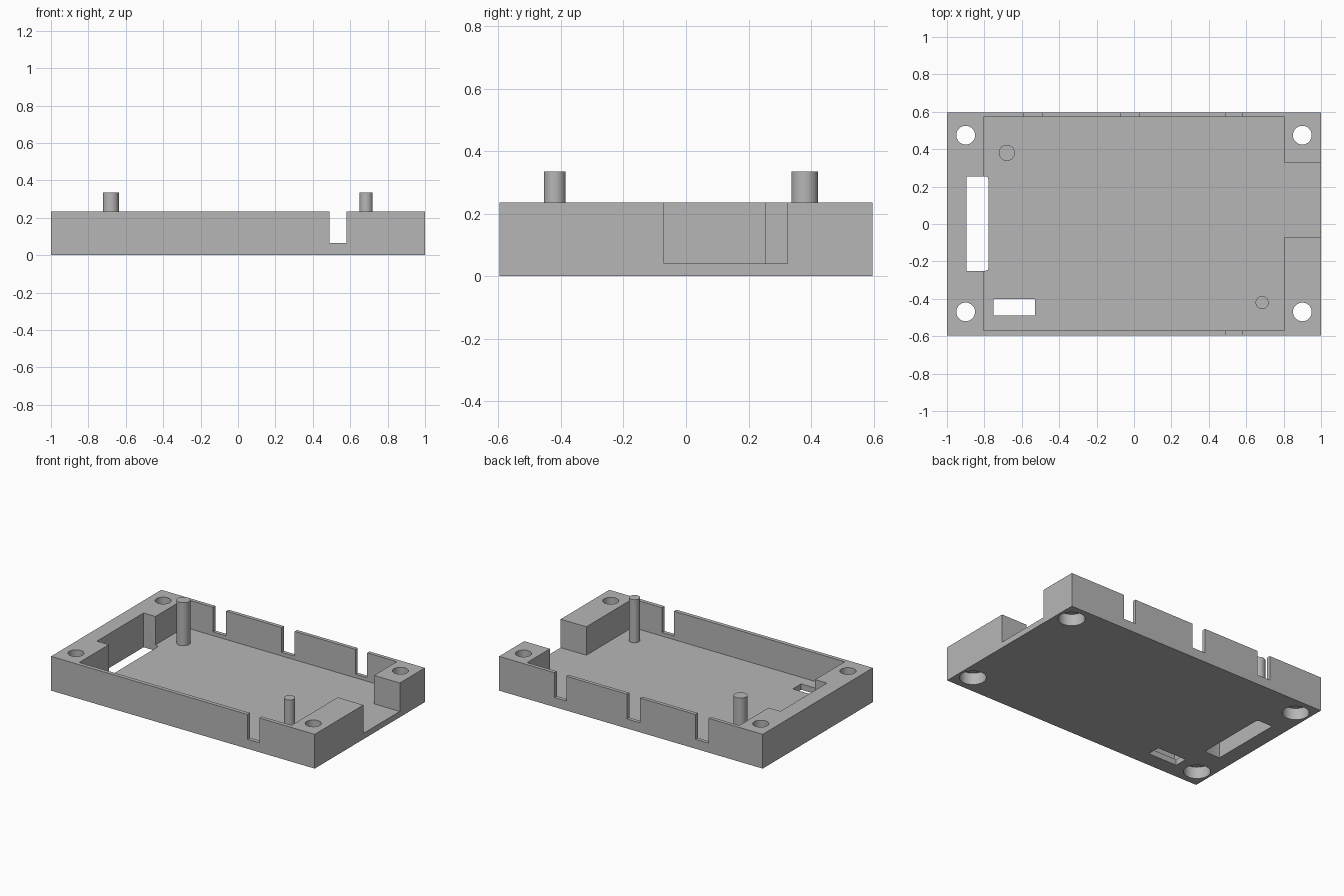
import bpy
import bmesh
from math import cos, sin, tau

cube = bpy.data.objects.get("Cube")
if cube:
    bpy.data.objects.remove(cube, do_unlink=True)

HEIGHT, FLOOR, PIN_TOP = 0.235, 0.04, 0.335
BELOW, ABOVE = -0.1, 0.4

grey = bpy.data.materials.new("plain_grey")
grey.use_nodes = True
colour = (0.47, 0.47, 0.47, 1)
grey.diffuse_color = colour
grey.node_tree.nodes["Principled BSDF"].inputs["Base Color"].default_value = colour


def prism(name, outline, z0, z1):
    """Extrude a counter-clockwise outline from z0 to z1."""
    bm = bmesh.new()
    base = bm.faces.new([bm.verts.new((x, y, z0)) for x, y in outline])
    top = bmesh.ops.extrude_face_region(bm, geom=[base])["geom"]
    verts = [v for v in top if isinstance(v, bmesh.types.BMVert)]
    bmesh.ops.translate(bm, vec=(0, 0, z1 - z0), verts=verts)
    bmesh.ops.recalc_face_normals(bm, faces=bm.faces)
    mesh = bpy.data.meshes.new(name)
    bm.to_mesh(mesh)
    bm.free()
    mesh.materials.append(grey)
    obj = bpy.data.objects.new(name, mesh)
    bpy.context.collection.objects.link(obj)
    return obj


def rect(x0, x1, y0, y1):
    return [(x0, y0), (x1, y0), (x1, y1), (x0, y1)]


def circle(x, y, r, n=48):
    return [(x + r * cos(tau * i / n), y + r * sin(tau * i / n)) for i in range(n)]


def activate(obj):
    bpy.ops.object.select_all(action="DESELECT")
    obj.select_set(True)
    bpy.context.view_layer.objects.active = obj


def cut(obj, outline, z0, z1):
    cutter = prism("cutter", outline, z0, z1)
    cutter.hide_render = True
    mod = obj.modifiers.new("cut", "BOOLEAN")
    mod.operation = "DIFFERENCE"
    mod.solver = "EXACT"
    mod.object = cutter
    activate(obj)
    bpy.ops.object.modifier_apply(modifier=mod.name)
    bpy.data.objects.remove(cutter, do_unlink=True)


tray = prism("tray", rect(-1, 1, -0.597, 0.597), 0, HEIGHT)

# Main cavity with the wide opening through the right wall
cut(tray, [(-0.805, -0.57), (0.805, -0.57), (0.805, -0.07), (1.1, -0.07),
           (1.1, 0.325), (0.805, 0.325), (0.805, 0.572), (-0.805, 0.572)], FLOOR, ABOVE)

# Long connector slot biting into the left wall, with softened inner corners
cut(tray, [(-0.895, -0.25), (-0.795, -0.25), (-0.782, -0.245), (-0.777, -0.23),
           (-0.777, 0.235), (-0.782, 0.25), (-0.795, 0.255), (-0.895, 0.255)], BELOW, ABOVE)

# Small window in the floor
cut(tray, rect(-0.75, -0.53, -0.49, -0.4), BELOW, 0.1)

# Narrow notches in the back and front walls
for x0, x1 in ((-0.59, -0.49), (-0.07, 0.03), (0.49, 0.58)):
    cut(tray, rect(x0, x1, 0.55, 0.7), 0.065, ABOVE)
cut(tray, rect(0.49, 0.58, -0.7, -0.55), 0.065, ABOVE)

# Corner screw holes, counterbored from below
for x in (-0.9, 0.9):
    for y in (-0.47, 0.475):
        cut(tray, circle(x, y, 0.05), BELOW, ABOVE)
        cut(tray, circle(x, y, 0.083), BELOW, 0.08)

# Locating pins standing on the floor
pins = [prism("back_left_pin", circle(-0.68, 0.38, 0.043), FLOOR - 0.01, PIN_TOP),
        prism("front_right_pin", circle(0.685, -0.42, 0.035), FLOOR - 0.01, PIN_TOP)]
pins[0].name, pins[1].name = "back_pin", "front_pin"

for obj in [tray] + pins:
    activate(obj)
    bpy.ops.object.shade_smooth_by_angle(angle=0.5)
